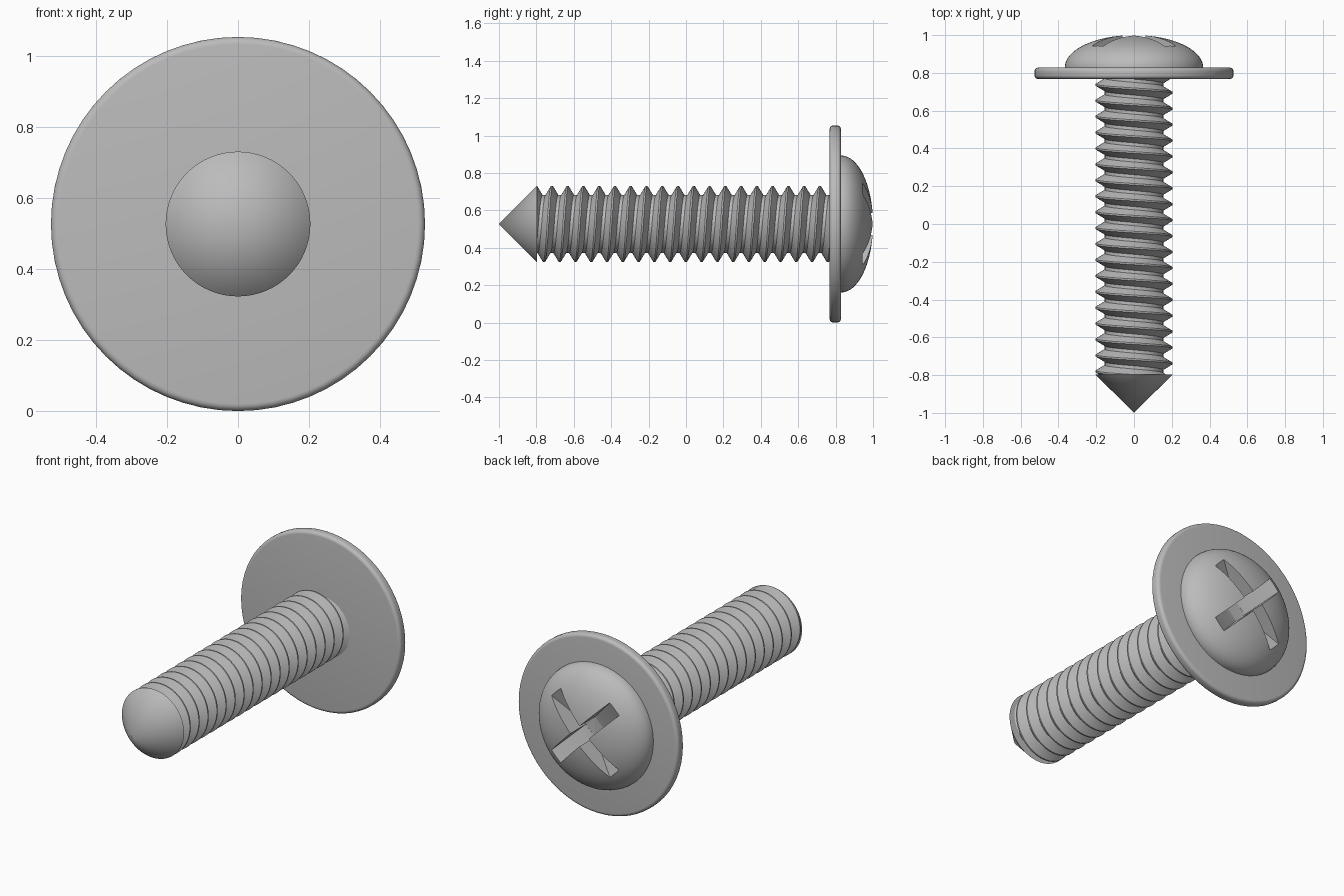
import bpy
import bmesh
from math import sin, cos, pi
from mathutils import Matrix, Vector

AXIS_Z = 0.527
SEG = 64
PITCH = 0.0843
CREST, ROOT = 0.204, 0.155
NECK_Y, TIP_Y = -0.797, -1.0
FLANGE_Y0, FLANGE_Y1, FLANGE_R = 0.768, 0.828, 0.527
DOME_R = 0.366

cube = bpy.data.objects.get("Cube")
if cube:
    bpy.data.objects.remove(cube, do_unlink=True)

steel = bpy.data.materials.new("grey_steel")
steel.use_nodes = True
colour = (0.5, 0.5, 0.5, 1.0)
steel.diffuse_color = colour
steel.node_tree.nodes["Principled BSDF"].inputs["Base Color"].default_value = colour


def make_object(name, bm):
    mesh = bpy.data.meshes.new(name)
    bm.to_mesh(mesh)
    bm.free()
    mesh.materials.append(steel)
    obj = bpy.data.objects.new(name, mesh)
    bpy.context.collection.objects.link(obj)
    return obj


def select_only(obj):
    bpy.ops.object.select_all(action="DESELECT")
    obj.select_set(True)
    bpy.context.view_layer.objects.active = obj


def smooth(obj, degrees=30):
    select_only(obj)
    bpy.ops.object.shade_smooth_by_angle(angle=degrees * pi / 180)


def sweep(profile, steps, rise=0.0):
    """Turn (radius, y) points about the screw axis, climbing by rise per turn."""
    bm = bmesh.new()
    rows = []
    for i in range(steps + 1):
        a = 2 * pi * i / SEG
        rows.append([bm.verts.new((-sin(a) * r, y + rise * i / SEG, AXIS_Z + cos(a) * r))
                     for r, y in profile])
    for p, q in zip(rows, rows[1:]):
        for j in range(len(profile) - 1):
            bm.faces.new((p[j], p[j + 1], q[j + 1], q[j]))
    bmesh.ops.remove_doubles(bm, verts=bm.verts, dist=1e-5)
    return bm


def trim(bm, y, direction):
    bmesh.ops.bisect_plane(bm, geom=bm.verts[:] + bm.edges[:] + bm.faces[:],
                           plane_co=(0, y, 0), plane_no=(0, direction, 0), clear_outer=True)


# Pointed tip
smooth(make_object("tip", sweep([(0, TIP_Y), (CREST, NECK_Y), (0, NECK_Y)], SEG)))

# Helical thread, trimmed flat at both ends
start = 0.716 - 20 * PITCH
ridge = [(CREST, -0.05), (CREST, 0.05), (ROOT, 0.40), (ROOT, 0.60), (CREST, 0.95)]
thread = sweep([(r, start + t * PITCH) for r, t in ridge], SEG * 22, PITCH)
trim(thread, NECK_Y, -1)
trim(thread, 0.8, 1)
smooth(make_object("threaded_shank", thread))

# Washer flange with a rounded rim
edge = 0.02
rim = [(FLANGE_R - edge + edge * cos(a), y + edge * sin(a))
       for y, first in ((FLANGE_Y0 + edge, -pi / 2), (FLANGE_Y1 - edge, 0))
       for a in (first + k * pi / 10 for k in range(6))]
smooth(make_object("flange", sweep([(0, FLANGE_Y0)] + rim + [(0, FLANGE_Y1)], SEG)))

# Domed head
rings = 20
dome = [(DOME_R * cos(k * pi / 2 / rings), 0.83 + 0.17 * sin(k * pi / 2 / rings))
        for k in range(rings)]
head = make_object("domed_head", sweep([(0, 0.81), (DOME_R, 0.81)] + dome + [(0, 1.0)], SEG))

# Cross recess: two slots whose floors ramp down to the middle
half = [(0.36, 1.1), (0.36, 0.985), (0.27, 0.943), (0.08, 0.862), (0.04, 0.852)]
outline = half + [(-r, y) for r, y in reversed(half)]
width = 0.085
for angle in (pi / 4, -pi / 4):
    bm = bmesh.new()
    face = bm.faces.new([bm.verts.new((r, y, -width / 2)) for r, y in outline])
    side = bmesh.ops.extrude_face_region(bm, geom=[face])["geom"]
    bmesh.ops.translate(bm, vec=Vector((0, 0, width)),
                        verts=[v for v in side if isinstance(v, bmesh.types.BMVert)])
    bmesh.ops.recalc_face_normals(bm, faces=bm.faces)
    bm.transform(Matrix.Translation((0, 0, AXIS_Z)) @ Matrix.Rotation(angle, 4, "Y"))
    cutter = make_object("slot_cutter", bm)
    cutter.hide_render = True
    cut = head.modifiers.new("slot", "BOOLEAN")
    cut.operation = "DIFFERENCE"
    cut.solver = "EXACT"
    cut.object = cutter
    select_only(head)
    bpy.ops.object.modifier_apply(modifier=cut.name)
    bpy.data.objects.remove(cutter, do_unlink=True)
smooth(head, 25)
